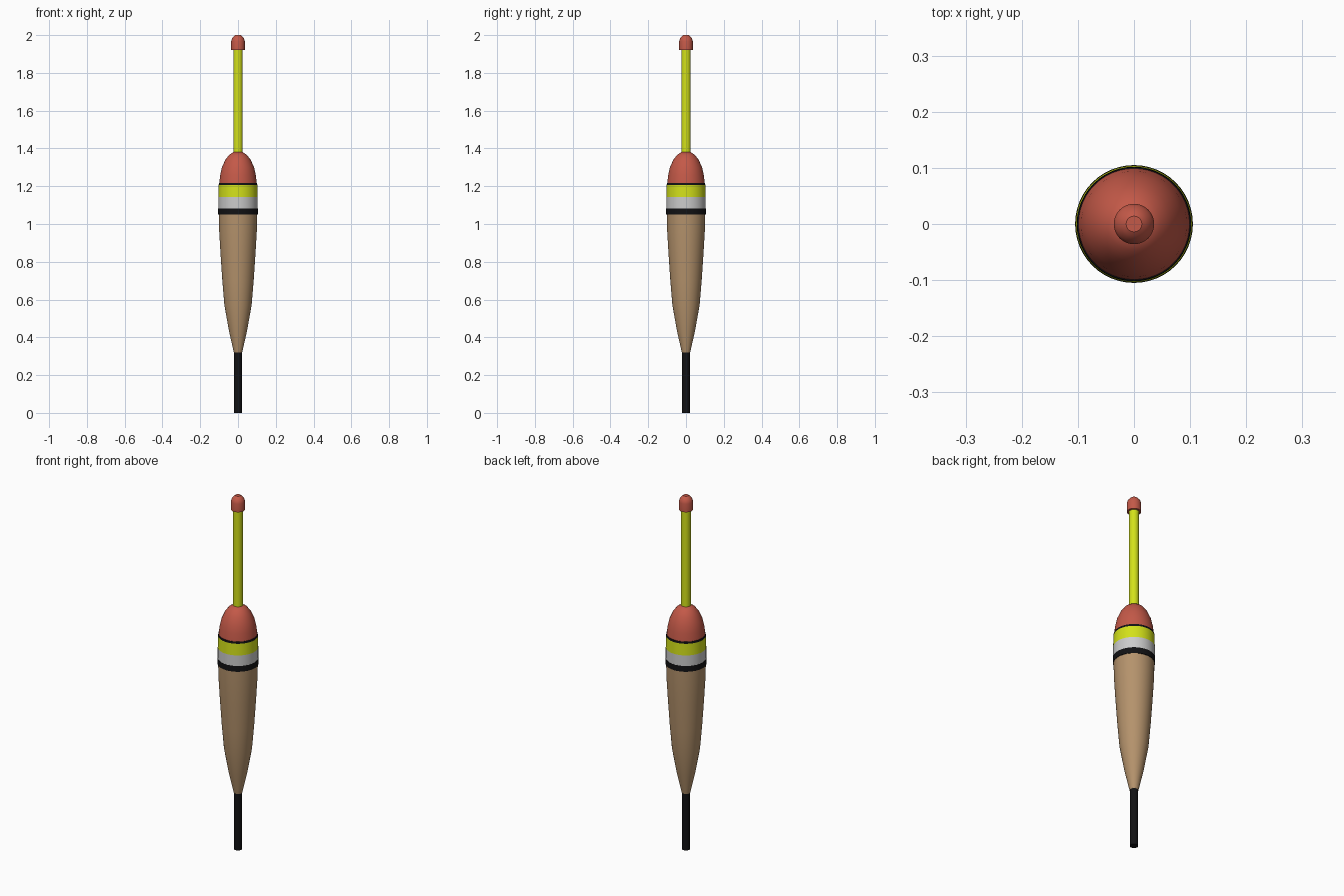
import bpy, bmesh
from math import radians, sin, cos, pi

if "Cube" in bpy.data.objects:
    bpy.data.objects.remove(bpy.data.objects["Cube"])

SIDES = 48

def material(name, rgb):
    m = bpy.data.materials.new(name)
    m.diffuse_color = (*rgb, 1)
    m.use_nodes = True
    m.node_tree.nodes["Principled BSDF"].inputs["Base Color"].default_value = m.diffuse_color
    return m

BLACK = material("black", (0.006, 0.006, 0.007))
RED = material("coral_red", (0.55, 0.1, 0.065))
YELLOW = material("fluo_yellow", (0.65, 0.75, 0.01))
WHITE = material("white", (0.68, 0.68, 0.68))
WOOD = material("wood", (0.46, 0.29, 0.15))

def lathe(name, profile, mat):
    """Revolve (radius, z) points, listed bottom to top, into a capped solid."""
    bm = bmesh.new()
    rings = [[bm.verts.new((r * cos(2 * pi * i / SIDES), r * sin(2 * pi * i / SIDES), z))
              for i in range(SIDES)] for r, z in profile]
    for a, b in zip(rings, rings[1:]):
        for i in range(SIDES):
            j = (i + 1) % SIDES
            bm.faces.new((a[i], a[j], b[j], b[i]))
    bm.faces.new(rings[0][::-1])
    bm.faces.new(rings[-1])
    me = bpy.data.meshes.new(name)
    bm.to_mesh(me)
    bm.free()
    me.materials.append(mat)
    ob = bpy.data.objects.new(name, me)
    bpy.context.collection.objects.link(ob)
    bpy.ops.object.select_all(action='DESELECT')
    ob.select_set(True)
    bpy.context.view_layer.objects.active = ob
    bpy.ops.object.shade_smooth_by_angle(angle=radians(35))
    return ob

# Lower stem
lathe("lower_stem", [(0.021, 0), (0.021, 0.33)], BLACK)

# Tapered wooden body
lathe("wooden_body", [(0.022, 0.32), (0.047, 0.43), (0.072, 0.57), (0.083, 0.70),
                      (0.093, 0.85), (0.100, 0.97), (0.102, 1.055)], WOOD)

# Painted bands around the shoulder
lathe("lower_black_band", [(0.105, 1.05), (0.105, 1.082)], BLACK)
lathe("white_band", [(0.104, 1.082), (0.104, 1.142)], WHITE)
lathe("yellow_band", [(0.104, 1.142), (0.102, 1.207)], YELLOW)
lathe("upper_black_band", [(0.102, 1.207), (0.101, 1.218)], BLACK)

# Rounded red shoulder
lathe("red_shoulder", [(0.099, 1.218), (0.094, 1.26), (0.085, 1.30), (0.067, 1.34),
                       (0.048, 1.365), (0.026, 1.38)], RED)

# Antenna and its tip
lathe("antenna", [(0.025, 1.37), (0.025, 1.93)], YELLOW)
lathe("antenna_tip", [(0.036, 1.92), (0.036, 1.967), (0.032, 1.982),
                      (0.021, 1.995), (0.014, 2.0)], RED)
